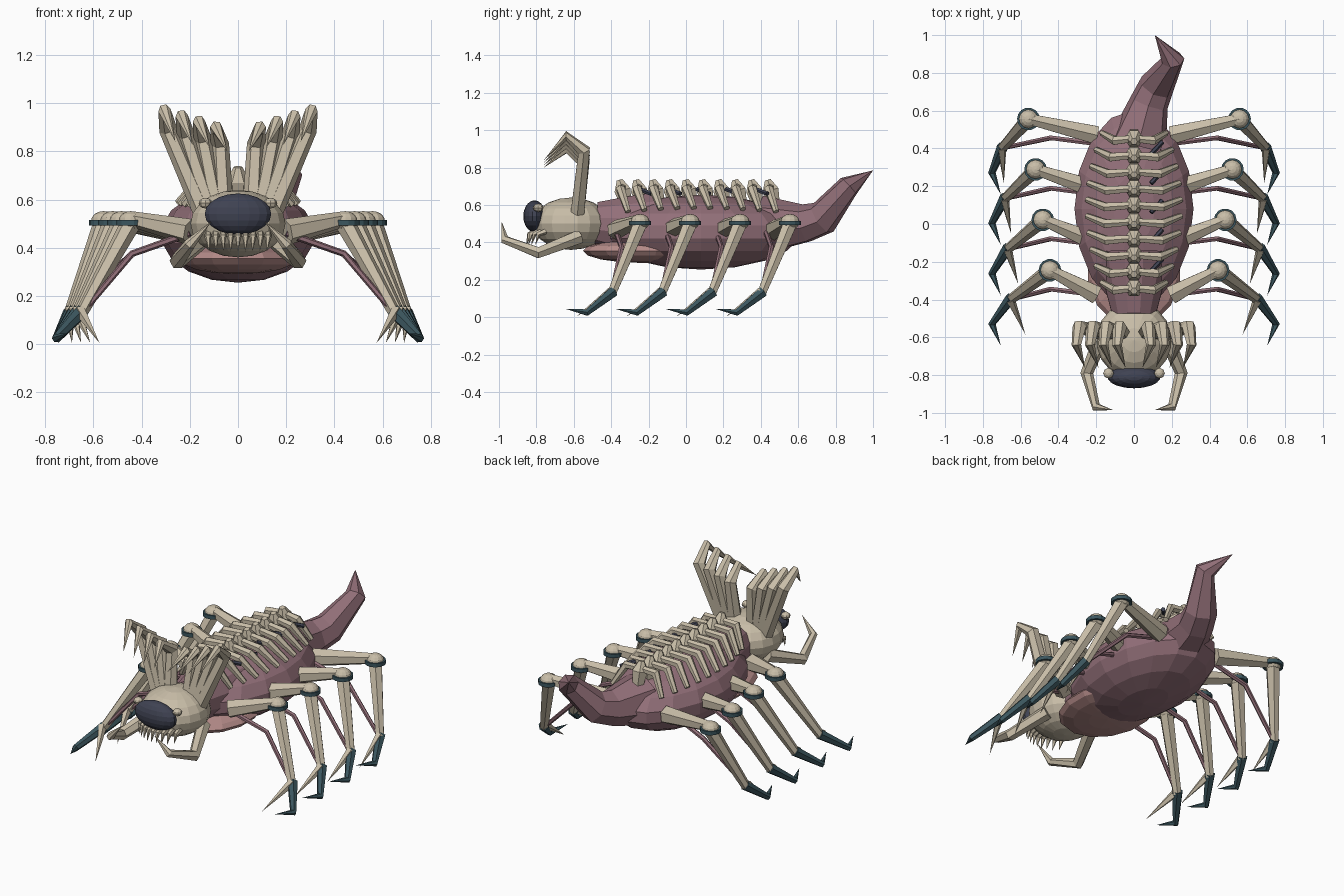
import bpy, bmesh, math
from mathutils import Vector, Matrix

cube = bpy.data.objects.get("Cube")
if cube:
    bpy.data.objects.remove(cube, do_unlink=True)


def material(name, r, g, b):
    m = bpy.data.materials.new(name)
    m.use_nodes = True
    m.diffuse_color = (r, g, b, 1)
    m.node_tree.nodes["Principled BSDF"].inputs["Base Color"].default_value = (r, g, b, 1)
    return m


BONE = material("bone", 0.58, 0.51, 0.39)
FLESH = material("mauve_flesh", 0.29, 0.16, 0.19)
PINK = material("pink_throat", 0.46, 0.26, 0.25)
DARK = material("dark_visor", 0.05, 0.055, 0.085)
TEAL = material("dark_teal", 0.045, 0.095, 0.115)


def finish(bm, name, mat):
    bmesh.ops.recalc_face_normals(bm, faces=bm.faces)
    mesh = bpy.data.meshes.new(name)
    bm.to_mesh(mesh)
    bm.free()
    mesh.materials.append(mat)
    obj = bpy.data.objects.new(name, mesh)
    bpy.context.collection.objects.link(obj)
    return obj


def ellipsoid(name, centre, radii, mat, segments=16, rings=9):
    bm = bmesh.new()
    bmesh.ops.create_uvsphere(bm, u_segments=segments, v_segments=rings, radius=1)
    bmesh.ops.transform(bm, verts=bm.verts,
                        matrix=Matrix.Translation(centre) @ Matrix.Diagonal((*radii, 1)))
    return finish(bm, name, mat)


def limb(name, points, radii, mat, sides=6):
    """Faceted tapering tube along a path; a zero radius ends in a point."""
    bm = bmesh.new()
    pts = [Vector(p) for p in points]
    rings = []
    for i, (p, r) in enumerate(zip(pts, radii)):
        before = (p - pts[i - 1]).normalized() if i else Vector()
        after = (pts[i + 1] - p).normalized() if i < len(pts) - 1 else Vector()
        along = (before + after).normalized()
        helper = Vector((1, 0, 0)) if abs(along.x) < 0.75 else Vector((0, 0, 1))
        if i == 0:
            u = along.cross(helper).normalized()
        else:
            u = (u - along * u.dot(along)).normalized()
        v = along.cross(u)
        if r == 0:
            rings.append([bm.verts.new(p)])
            continue
        angles = [2 * math.pi * (k + 0.5) / sides for k in range(sides)]
        rings.append([bm.verts.new(p + r * (math.cos(a) * u + math.sin(a) * v)) for a in angles])
    for a, b in zip(rings, rings[1:]):
        for k in range(sides):
            n = (k + 1) % sides
            if len(b) == 1:
                bm.faces.new((a[k], a[n], b[0]))
            else:
                bm.faces.new((a[k], a[n], b[n], b[k]))
    for end in (rings[0], rings[-1]):
        if len(end) > 1:
            bm.faces.new(end)
    return finish(bm, name, mat)


# Trunk, neck, throat and tail
ellipsoid("body", (0, 0.08, 0.455), (0.32, 0.53, 0.2), FLESH)
limb("neck", [(0, -0.15, 0.48), (0, -0.33, 0.49), (0, -0.48, 0.5)], [0.2, 0.16, 0.12], FLESH, 12)
ellipsoid("throat", (0, -0.23, 0.355), (0.25, 0.32, 0.065), PINK, 14, 8)
limb("tail", [(0.02, 0.42, 0.49), (0.08, 0.64, 0.5), (0.12, 0.73, 0.53),
              (0.205, 0.87, 0.7), (0.11, 1.0, 0.785)], [0.16, 0.105, 0.095, 0.062, 0], FLESH, 7)

# Head and visor
ellipsoid("head", (0, -0.615, 0.5), (0.2, 0.205, 0.14), BONE, 18, 10)
ellipsoid("visor", (0, -0.81, 0.54), (0.14, 0.06, 0.085), DARK, 18, 10)

# Row of teeth hanging under the visor
for i in range(9):
    t = (i - 4) / 4
    y = -0.79 + 0.05 * t * t
    limb(f"tooth_{i}", [(0.12 * t, y + 0.02, 0.47), (0.125 * t, y - 0.05, 0.445),
                        (0.12 * t, y - 0.065, 0.385)], [0.02, 0.014, 0], BONE, 5)

for s, side in ((1, "left"), (-1, "right")):
    ellipsoid(f"{side}_visor_knob", (s * 0.135, -0.79, 0.585), (0.028, 0.028, 0.022), BONE, 8, 6)

    # Jaw pincers
    limb(f"{side}_pincer", [(s * 0.16, -0.57, 0.43), (s * 0.25, -0.79, 0.345),
                            (s * 0.2, -0.97, 0.415), (s * 0.11, -0.985, 0.51)],
         [0.042, 0.034, 0.024, 0], BONE)

    # Fan of hooked fingers on the head
    for i in range(4):
        t = i / 3
        top = 0.09 + 0.215 * t
        limb(f"{side}_crest_finger_{i}",
             [(s * (0.06 + 0.09 * t), -0.58, 0.56),
              (s * (top - 0.015), -0.545, 0.83 + 0.06 * t),
              (s * top, -0.64, 0.9 + 0.07 * t),
              (s * (top - 0.045), -0.76, 0.8 + 0.04 * t)],
             [0.042, 0.038, 0.026, 0], BONE)

    # Walking legs, from the front pair to the rear pair
    for i in range(4):
        name = f"{side}_leg_{i + 1}"
        kx, ky = 0.445 + 0.038 * i, -0.245 + 0.267 * i
        ax, ay = 0.655 + 0.015 * i, ky - 0.155
        root = (s * (0.2 + 0.01 * (i % 3)), ky - 0.13 + 0.015 * i, 0.465)
        limb(f"{name}_thigh", [root, (s * kx, ky, 0.52)], [0.055, 0.032], BONE)
        limb(f"{name}_knee_ring", [(s * kx, ky, 0.492), (s * kx, ky, 0.515)],
             [0.06, 0.06], TEAL, 14)
        ellipsoid(f"{name}_knee", (s * kx, ky, 0.51), (0.051, 0.051, 0.042), BONE, 12, 8)
        limb(f"{name}_shin", [(s * kx, ky, 0.5), (s * ax, ay, 0.12)], [0.042, 0.026], BONE)
        limb(f"{name}_foot", [(s * (ax - 0.005), ay + 0.01, 0.135), (s * 0.752, ky - 0.285, 0.025),
                              (s * 0.705, ky - 0.4, 0.045)], [0.031, 0.02, 0], TEAL)
        limb(f"{name}_claw", [(s * ax, ay, 0.14), (s * (kx + 0.13), ky - 0.34, 0.005)],
             [0.026, 0], BONE, 5)
        limb(f"{name}_tendon", [(s * 0.2, ky - 0.13, 0.46), (s * 0.44, ky - 0.1, 0.375),
                                (s * ax, ay, 0.12)], [0.015, 0.014, 0.012], FLESH)

# Backbone with one pair of ribs per vertebra
for i in range(10):
    y = -0.34 + 0.088 * i
    t = (i - 4.5) / 4.5
    reach = 0.25 - 0.08 * t * t
    drop = 0.585 - 0.02 * t * t
    limb(f"vertebra_{i}", [(0, y + 0.02, 0.6), (0, y, 0.68), (0, y - 0.015, 0.735)],
         [0.035, 0.05, 0.018], BONE)
    for s, side in ((1, "left"), (-1, "right")):
        limb(f"{side}_rib_{i}", [(0, y, 0.695), (s * reach * 0.6, y - 0.01, 0.685),
                                 (s * reach, y + 0.03, drop)], [0.02, 0.026, 0.016], BONE)

# Dark pegs between some of the ribs
for i in range(5):
    y = -0.22 + 0.155 * i
    limb(f"back_peg_{i}", [(0.09, y - 0.03, 0.685), (0.15, y + 0.035, 0.66)],
         [0.013, 0.013], DARK)
